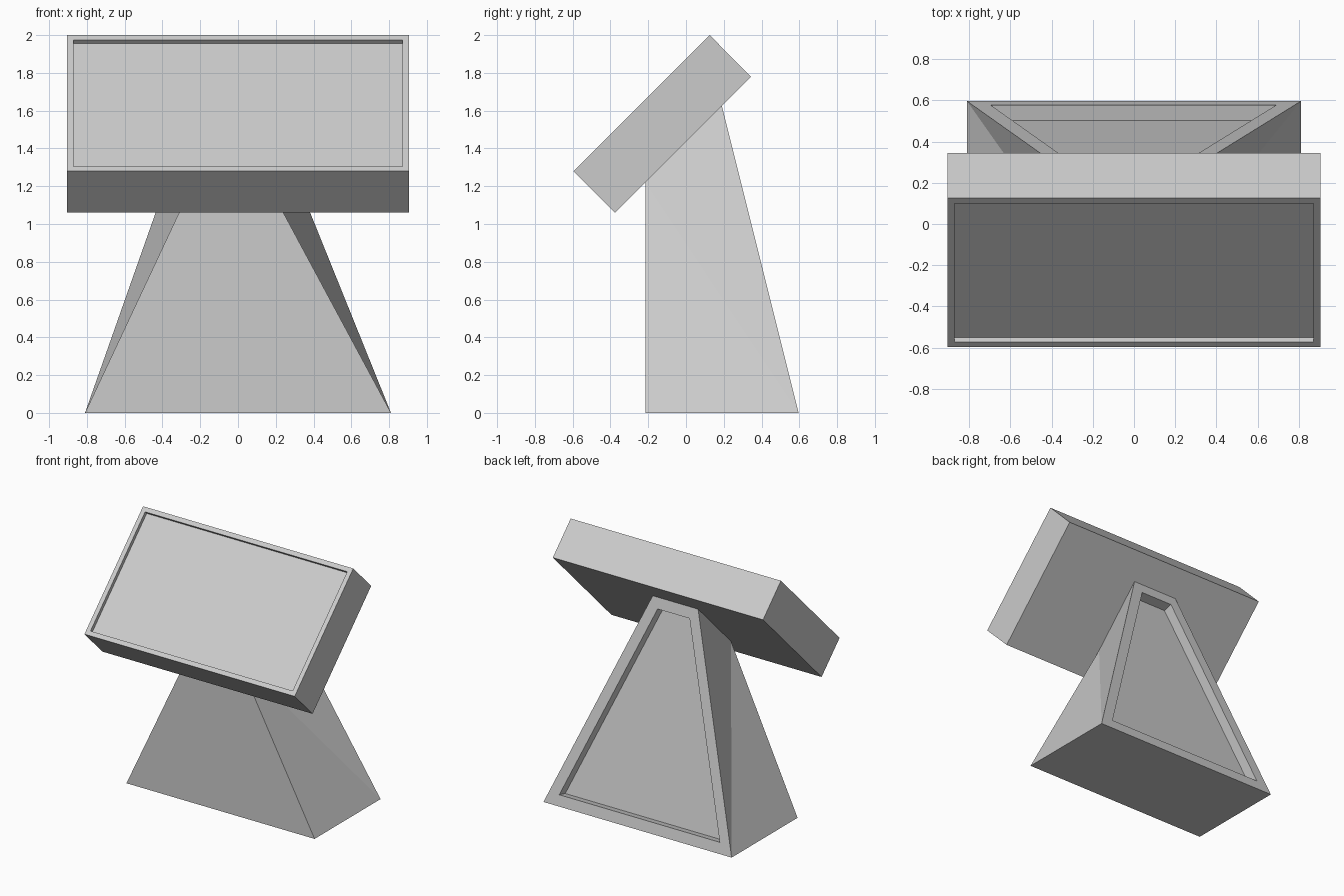
import bpy, bmesh

if "Cube" in bpy.data.objects:
    bpy.data.objects.remove(bpy.data.objects["Cube"])


def build(name, corners, faces, panel, border, depth):
    """Closed solid with a recessed panel sunk into the face with index `panel`."""
    bm = bmesh.new()
    verts = [bm.verts.new(c) for c in corners]
    made = [bm.faces.new([verts[i] for i in f]) for f in faces]
    bmesh.ops.recalc_face_normals(bm, faces=bm.faces[:])
    face = made[panel]
    bmesh.ops.inset_individual(bm, faces=[face], thickness=border,
                               depth=0, use_even_offset=True)
    # Push the panel straight in, leaving vertical walls
    normal = face.normal.copy()
    floor = bmesh.ops.extrude_discrete_faces(bm, faces=[face])["faces"][0]
    bmesh.ops.translate(bm, verts=floor.verts[:], vec=-normal * depth)
    mesh = bpy.data.meshes.new(name)
    bm.to_mesh(mesh)
    bm.free()
    obj = bpy.data.objects.new(name, mesh)
    bpy.context.collection.objects.link(obj)
    return obj


# Tilted display: side profile (y, z) swept across x, recessed screen in front
profile = [(-0.596, 1.28), (0.125, 2.0), (0.345, 1.78), (-0.375, 1.06)]
corners = [(x, y, z) for x in (-0.905, 0.905) for y, z in profile]
faces = [(i, (i + 1) % 4, (i + 1) % 4 + 4, i + 4) for i in range(4)]
faces += [(3, 2, 1, 0), (4, 5, 6, 7)]
build("tilted_display", corners, faces, 0, 0.035, 0.028)

# Tapered stand: slightly off-centre top cut at the tilt of the display
corners = [(-0.81, -0.215, 0), (0.81, -0.215, 0), (0.81, 0.596, 0), (-0.81, 0.596, 0),
           (-0.237, -0.215, 1.22), (0.154, -0.215, 1.22),
           (0.154, 0.19, 1.625), (-0.237, 0.19, 1.625)]
faces = [(2, 3, 7, 6),                # back, with recessed panel
         (0, 1, 5, 4), (3, 2, 1, 0), (4, 5, 6, 7),
         (1, 2, 5), (2, 6, 5),        # folded right side
         (0, 4, 3), (3, 4, 7)]        # folded left side
build("tapered_stand", corners, faces, 0, 0.083, 0.077)
